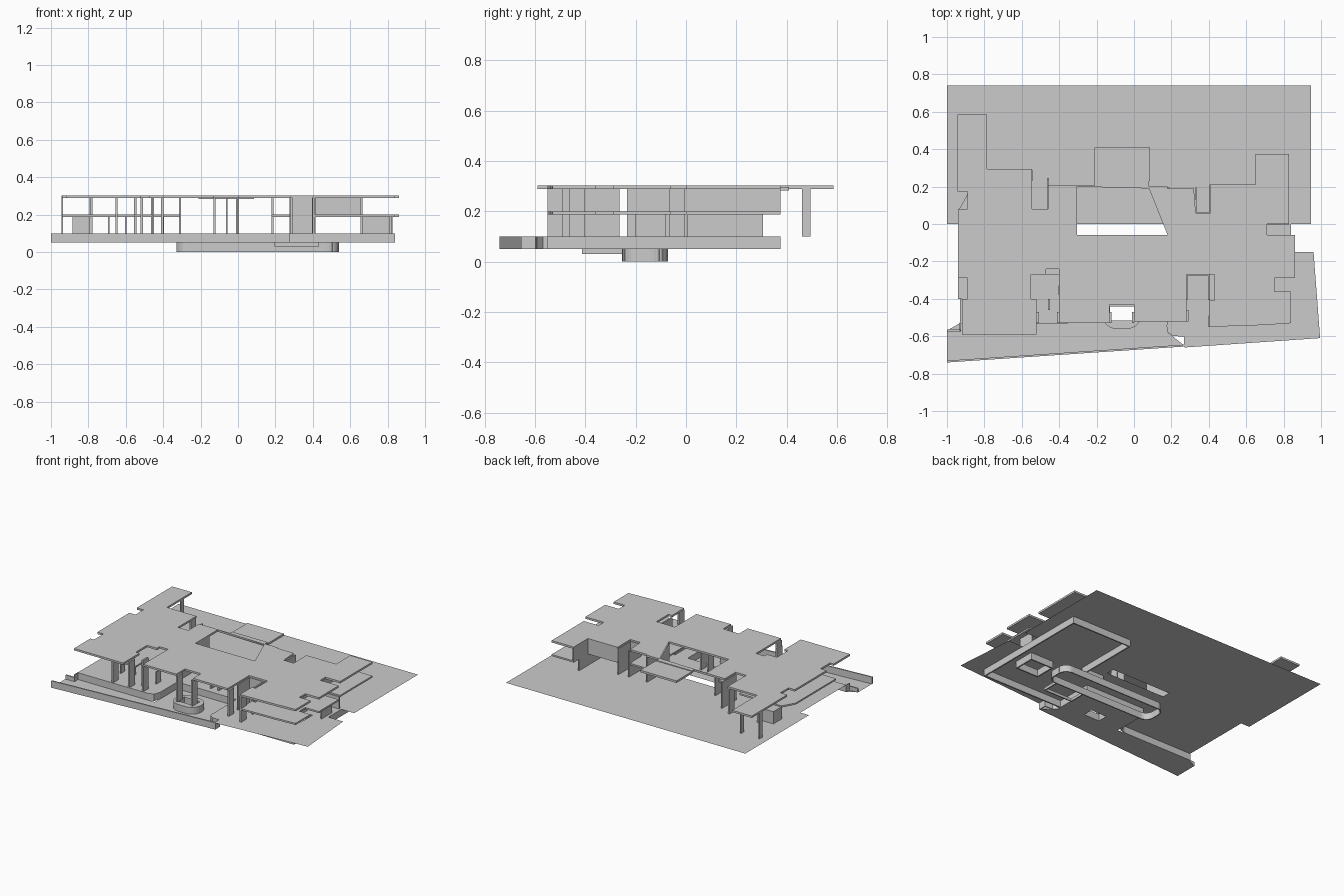
import bpy, bmesh, math
from mathutils import Vector

if "Cube" in bpy.data.objects:
    bpy.data.objects.remove(bpy.data.objects["Cube"])

def slab(name, outline, z0, z1=None, holes=()):
    """Flat plate from an outline with optional holes; z1 None gives a single surface."""
    bm = bmesh.new()
    edges = []
    for loop in (outline, *holes):
        vs = [bm.verts.new((x, y, z0)) for x, y in loop]
        edges += [bm.edges.new((vs[i - 1], vs[i])) for i in range(len(vs))]
    bmesh.ops.triangle_fill(bm, use_beauty=True, use_dissolve=False, edges=edges, normal=(0, 0, 1))
    if z1 is not None:
        r = bmesh.ops.extrude_face_region(bm, geom=bm.faces[:], use_keep_orig=True)
        bmesh.ops.translate(bm, vec=(0, 0, z1 - z0),
                            verts=[g for g in r['geom'] if isinstance(g, bmesh.types.BMVert)])
        bmesh.ops.recalc_face_normals(bm, faces=bm.faces[:])
    return finish(name, bm)

def finish(name, bm):
    me = bpy.data.meshes.new(name)
    bm.to_mesh(me)
    bm.free()
    ob = bpy.data.objects.new(name, me)
    bpy.context.collection.objects.link(ob)
    return ob

def rect(x0, x1, y0, y1):
    return [(x0, y0), (x1, y0), (x1, y1), (x0, y1)]

def box(name, x0, x1, y0, y1, z0, z1):
    return slab(name, rect(x0, x1, y0, y1), z0, z1)

def rounded(x0, x1, y0, y1, r, n=6):
    pts = []
    for cx, cy, a in ((x1 - r, y1 - r, 0), (x0 + r, y1 - r, 90), (x0 + r, y0 + r, 180), (x1 - r, y0 + r, 270)):
        for i in range(n + 1):
            t = math.radians(a + 90 * i / n)
            pts.append((cx + r * math.cos(t), cy + r * math.sin(t)))
    return pts

def wall(name, pts, z0, z1, t=0.01, closed=False):
    """Wall of even thickness following a plan path."""
    bm = bmesh.new()
    pairs = list(zip(pts, pts[1:] + pts[:1])) if closed else list(zip(pts, pts[1:]))
    for a, b in pairs:
        a, b = Vector(a), Vector(b)
        d = (b - a).normalized() * t / 2
        n = Vector((-d.y, d.x))
        quad = [a - d + n, a - d - n, b + d - n, b + d + n]
        lo = [bm.verts.new((p.x, p.y, z0)) for p in quad]
        hi = [bm.verts.new((p.x, p.y, z1)) for p in quad]
        bm.faces.new(lo[::-1])
        bm.faces.new(hi)
        for i in range(4):
            bm.faces.new((lo[i - 1], lo[i], hi[i], hi[i - 1]))
    return finish(name, bm)

# Roof outline, split so the right wing can be reused by the middle floor
right_wing = [(.32, .19), (.33, .06), (.41, .06), (.41, .21), (.65, .21), (.65, .375), (.83, .375),
              (.83, 0), (.71, 0), (.71, -.06), (.86, -.06), (.86, -.29), (.75, -.29), (.75, -.36),
              (.84, -.36), (.84, -.53), (.7, -.54), (.4, -.55), (.4, -.41), (.43, -.41),
              (.43, -.27), (.28, -.27)]
left_wing = [(.28, -.52), (0, -.52), (0, -.43), (-.13, -.43), (-.13, -.53), (-.4, -.53), (-.4, -.24),
             (-.47, -.24), (-.47, -.27), (-.55, -.27), (-.55, -.4), (-.52, -.4), (-.52, -.59),
             (-.92, -.59), (-.92, -.4), (-.89, -.4), (-.89, -.29), (-.94, -.29), (-.94, .08),
             (-.89, .08), (-.89, .175), (-.945, .175), (-.945, .585), (-.785, .585), (-.785, .295),
             (-.545, .295), (-.545, .08), (-.46, .08), (-.46, .205), (-.21, .205), (-.21, .23), (.08, .23), (.08, .19)]
slab("roof", right_wing + left_wing, .288, .302, [rect(-.305, .18, -.06, .2)])
box("rear_canopy", -.21, .085, .23, .41, .282, .297)

# Middle floors
slab("right_middle_floor", [(.18, .19)] + right_wing + [(.18, -.27)], .188, .2)
slab("left_middle_floor", [(-.94, -.4), (-.55, -.4), (-.55, -.27), (-.31, -.27), (-.31, .07), (-.545, .07),
                           (-.545, .16), (-.89, .16), (-.94, .07)], .188, .2)

# Ground surfaces
slab("rear_ground", rect(-1, .945, 0, .74), .1)
slab("right_ground", [(.18, -.58), (.21, -.6), (.27, -.6), (.27, -.66), (.995, -.61), (.96, -.15),
                      (.84, -.15), (.84, 0), (.18, 0)], .1, None, [rect(.56, .74, -.33, -.18)])
slab("middle_ground", rect(-.305, .18, -.27, -.06), .1)
slab("left_terrace", [(-.93, 0), (-.93, -.53), (-.36, -.53), (-.32, -.515), (-.305, -.47), (-.305, 0)], .1)
slab("driveway", [(-1, -.735), (.27, -.65), (.18, -.58), (.18, -.27), (-.305, -.27), (-.305, -.53),
                  (-.93, -.53), (-1, -.57)], .05, None, [rect(-.128, 0, -.515, -.44)])

# Retaining walls and kerbs
wall("street_kerb", [(-1 + .005, -.735), (.27, -.65)], .05, .1)
wall("driveway_end_kerb", [(-.995, -.57), (-.93, -.57)], .05, .08)
wall("terrace_edge", [(-.93, -.57), (-.93, -.53), (-.36, -.53), (-.32, -.515), (-.305, -.47), (-.305, -.27), (.18, -.27),
                      (.18, -.57), (.21, -.595), (.27, -.6), (.27, -.65)], .05, .1, .006)
wall("foundation_wall", [(.18, -.545), (.835, -.545), (.835, .37), (.35, .37), (.35, -.11),
                         (.18, -.11)], .05, .1)
wall("light_well", rect(.56, .74, -.33, -.18), .05, .1, .01, True)
wall("pool_wall", rounded(-.325, .535, -.25, -.075, .06), 0, .05, .008, True)
wall("pool_steps", [(.2, -.25), (.2, -.41), (.43, -.41), (.43, -.25)], .03, .05, .008)

# Planter around the roof opening
ring = rounded(-.17, .04, -.56, -.4, .075)
slab("planter", ring, .05, .1, [rect(-.128, 0, -.515, -.44)])

# Full height fins and columns, mirrored pairs at the roof notches
for i, (x, y) in enumerate([(-.515, -.5), (-.405, -.5), (-.125, -.5), (-.005, -.5), (.285, -.49), (.405, -.52),
                            (-.455, -.43), (-.65, -.5), (-.55, .26), (-.785, .26)]):
    box(f"fin_{i}", x - .006, x + .006, y - .03, y + .03, .1, .29)
for i, x in enumerate((-.94, -.79)):
    box(f"rear_column_{i}", x - .005, x + .005, .46, .495, .1, .29)

# House walls
wall("notch_wall", [(.33, .19), (.33, .06), (.41, .06), (.41, .2)], .1, .29)
wall("upper_right_wall", [(.41, .205), (.655, .205), (.655, .37)], .2, .29)
wall("upper_side_wall", [(.66, 0), (.66, .2)], .2, .29)
wall("lower_right_wall", [(.66, .3), (.66, 0), (.82, 0)], .1, .19)
wall("side_fin", [(.66, -.23), (.66, -.07)], .1, .29)
wall("court_wall_right", [(.185, .19), (.185, -.06)], .1, .29)
wall("court_wall_left", [(-.31, .1), (-.31, -.23)], .1, .29)
wall("left_notch_wall", [(-.46, .24), (-.46, .08)], .1, .29)
wall("front_inner_wall", [(.28, -.4), (.28, -.27), (.4, -.27), (.4, -.4)], .1, .29)
box("store_room", -.885, -.79, .15, .25, .1, .19)
for i, x in enumerate((-.06, 0)):
    box(f"court_post_{i}", x - .005, x + .005, -.23, -.17, .1, .29)
for i, x in enumerate((-.69, -.6, -.4)):
    box(f"lower_post_{i}", x - .004, x + .004, -.38, -.33, .1, .19)
box("right_lower_fin", .81, .82, -.2, -.08, .1, .19)
